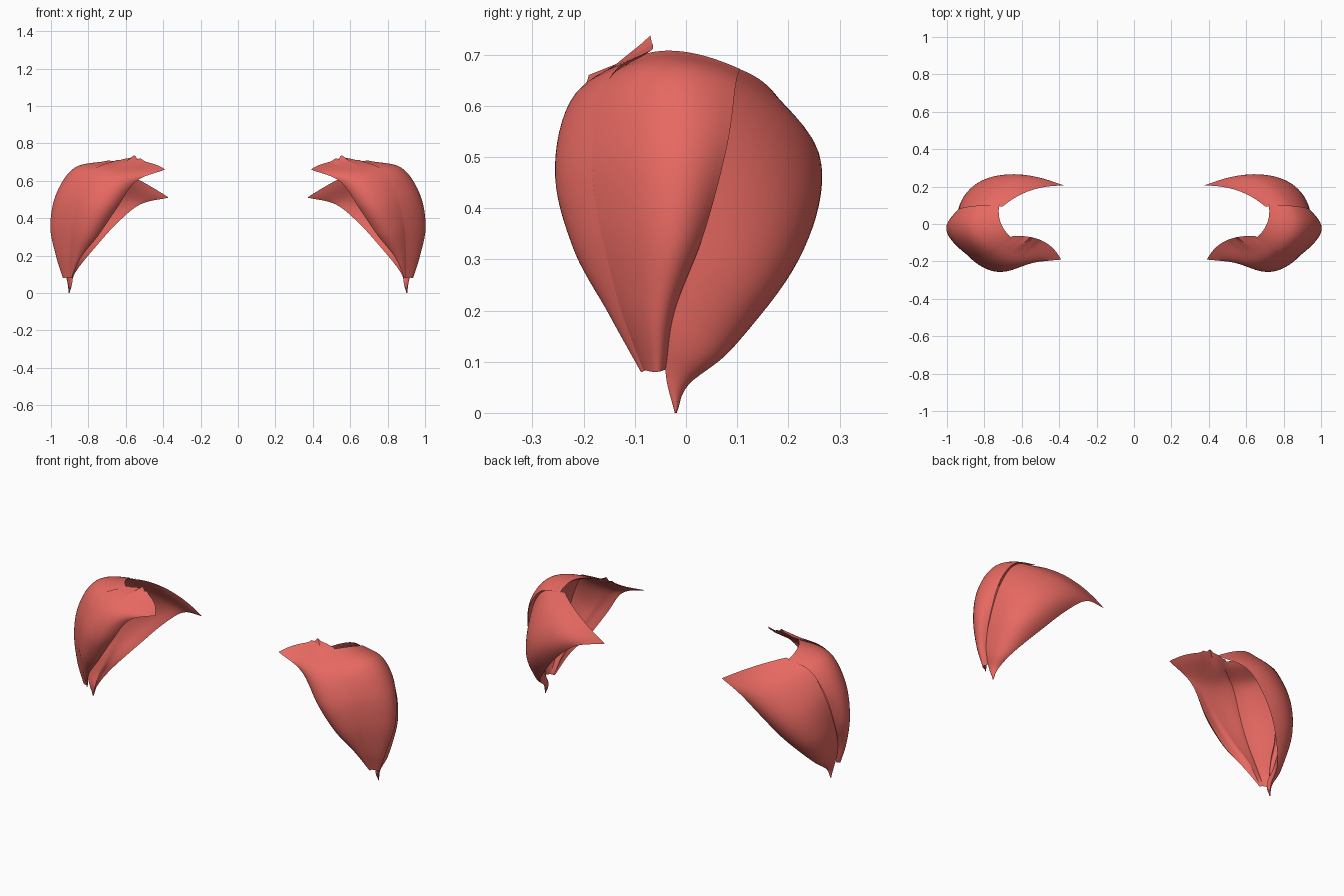
import bpy, bmesh, math
from mathutils import Vector

if "Cube" in bpy.data.objects:
    bpy.data.objects.remove(bpy.data.objects["Cube"])

mat = bpy.data.materials.new("muscle_red")
mat.diffuse_color = (0.80, 0.14, 0.12, 1)
mat.use_nodes = True
mat.node_tree.nodes["Principled BSDF"].inputs["Base Color"].default_value = mat.diffuse_color
CENTRE = Vector((0.65, 0, 0.33))
NU, NT = 18, 36


def along(pts, t):
    """Catmull-Rom point on a fibre, t from 0 (origin) to 1 (insertion)."""
    n = len(pts) - 1
    i = min(int(t * n), n - 1)
    f = t * n - i
    b, c = pts[i], pts[i + 1]
    a = pts[i - 1] if i > 0 else b * 2 - c
    d = pts[i + 2] if i + 2 <= n else c * 2 - b
    return 0.5 * (2 * b + (c - a) * f + (2 * a - 5 * b + 4 * c - d) * f * f
                  + (3 * b - a - 3 * c + d) * f ** 3)


def muscle_head(name, fibres, thick, ragged=0.0):
    """Closed belly lofted across three fibres, thin at its edges, mirrored in x."""
    fibres = [[Vector(p) for p in f] for f in fibres]

    def surf(u, t):
        a, b, c = (along(f, t) for f in fibres)
        p = a * (2 * (u - .5) * (u - 1)) + b * (4 * u * (1 - u)) + c * (2 * u * (u - .5))
        # frayed attachment towards the seam end of the origin edge
        p.z += ragged * max(0, 1 - t * 9) * math.exp(-((u - .72) / .14) ** 2) * (0.7 + 0.3 * math.sin(u * 45))
        return p

    def normal(u, t):
        e = 0.01
        du = surf(min(u + e, 1), t) - surf(max(u - e, 0), t)
        dt = surf(u, min(t + e, 1)) - surf(u, max(t - e, 0))
        n = du.cross(dt).normalized()
        return n if n.dot(surf(u, t) - CENTRE) > 0 else -n

    bm = bmesh.new()
    for inner in (0, 1):
        grid = []
        for j in range(NT + 1):
            t = j / NT
            row = []
            for i in range(NU + 1):
                u = i / NU
                p = surf(u, t)
                if inner and 0 < i < NU and 0 < j < NT:
                    p -= normal(u, t) * thick * math.sin(math.pi * u) ** .7 * math.sin(math.pi * t) ** .7
                row.append(bm.verts.new(p))
            grid.append(row)
        for j in range(NT):
            for i in range(NU):
                bm.faces.new((grid[j][i], grid[j][i + 1], grid[j + 1][i + 1], grid[j + 1][i]))
    bmesh.ops.remove_doubles(bm, verts=bm.verts, dist=0.0004)
    bmesh.ops.recalc_face_normals(bm, faces=bm.faces)
    me = bpy.data.meshes.new(name)
    bm.to_mesh(me)
    bm.free()
    ob = bpy.data.objects.new(name, me)
    bpy.context.collection.objects.link(ob)
    me.materials.append(mat)
    ob.modifiers.new("mirror", 'MIRROR').use_mirror_merge = False
    bpy.ops.object.select_all(action='DESELECT')
    ob.select_set(True)
    bpy.context.view_layer.objects.active = ob
    bpy.ops.object.shade_smooth_by_angle(angle=math.radians(45))


# Front head: free lower edge, crest, seam with the side head
muscle_head("front_shoulder_muscle", [
    [(.39, -.19, .66), (.545, -.205, .597), (.65, -.215, .45), (.745, -.195, .31), (.84, -.145, .19), (.89, -.087, .08)],
    [(.49, -.09, .70), (.64, -.215, .625), (.73, -.255, .48), (.81, -.22, .33), (.87, -.15, .2), (.897, -.086, .08)],
    [(.65, -.065, .71), (.77, -.145, .66), (.845, -.182, .53), (.885, -.172, .38), (.905, -.125, .22), (.905, -.075, .085)],
], 0.045, 0.03)

# Side head: front seam, crest, rear seam (edges tuck under the neighbours)
muscle_head("side_shoulder_muscle", [
    [(.64, -.085, .70), (.765, -.16, .645), (.835, -.188, .53), (.875, -.178, .38), (.895, -.135, .22), (.90, -.084, .085)],
    [(.71, .00, .705), (.87, -.04, .67), (.965, -.05, .53), (.998, -.05, .36), (.97, -.065, .2), (.935, -.06, .08)],
    [(.72, .105, .672), (.85, .097, .64), (.935, .08, .52), (.96, .035, .35), (.945, -.022, .2), (.92, -.04, .085)],
], 0.07)

# Rear head: seam with the side head, crest, free lower edge
muscle_head("rear_shoulder_muscle", [
    [(.70, .095, .675), (.84, .085, .64), (.925, .07, .51), (.95, .02, .34), (.94, -.035, .18), (.915, -.04, .08), (.90, -.022, .0)],
    [(.55, .18, .615), (.69, .237, .54), (.81, .232, .41), (.89, .165, .27), (.92, .05, .13), (.91, -.012, .06), (.905, -.02, .0)],
    [(.37, .205, .51), (.52, .25, .475), (.64, .238, .38), (.75, .19, .26), (.86, .09, .125), (.89, .005, .055), (.90, -.018, .0)],
], 0.045)
